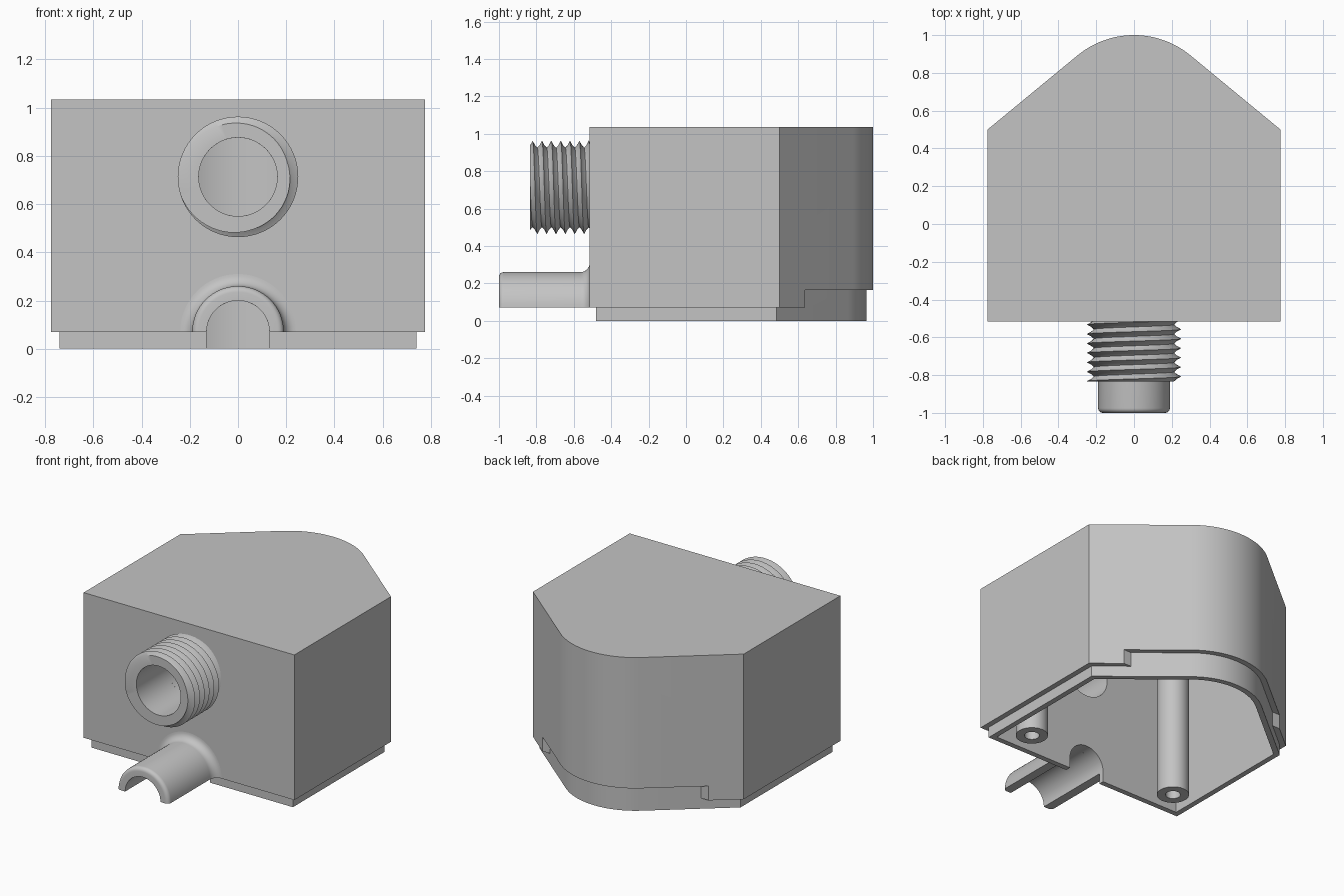
import bpy, bmesh
from math import sin, cos, tan, pi, radians

cube = bpy.data.objects.get("Cube")
if cube:
    bpy.data.objects.remove(cube, do_unlink=True)

grey = bpy.data.materials.new("plain grey")
grey.use_nodes = True
grey.diffuse_color = (0.55, 0.55, 0.55, 1)
grey.node_tree.nodes["Principled BSDF"].inputs["Base Color"].default_value = grey.diffuse_color


def finish(name, bm):
    bmesh.ops.remove_doubles(bm, verts=bm.verts, dist=1e-5)
    bmesh.ops.recalc_face_normals(bm, faces=bm.faces)
    mesh = bpy.data.meshes.new(name)
    bm.to_mesh(mesh)
    bm.free()
    obj = bpy.data.objects.new(name, mesh)
    bpy.context.collection.objects.link(obj)
    mesh.materials.append(grey)
    return obj


def smooth(obj):
    bpy.ops.object.select_all(action='DESELECT')
    obj.select_set(True)
    bpy.context.view_layer.objects.active = obj
    bpy.ops.object.shade_smooth_by_angle(angle=radians(30))


def prism(name, points, low, high, along="z"):
    """Extrude an outline along z, or an x-z outline along y."""
    bm = bmesh.new()
    place = (lambda a, b, t: (a, b, t)) if along == "z" else (lambda a, b, t: (a, t, b))
    ends = [[bm.verts.new(place(a, b, t)) for a, b in points] for t in (low, high)]
    for ring in ends:
        bm.faces.new(ring)
    for i in range(len(points)):
        j = (i + 1) % len(points)
        bm.faces.new((ends[0][i], ends[0][j], ends[1][j], ends[1][i]))
    return finish(name, bm)


def sweep(name, columns, caps=False):
    """Skin neighbouring columns of points; caps closes both end profiles."""
    bm = bmesh.new()
    grid = [[bm.verts.new(p) for p in col] for col in columns]
    for a, b in zip(grid, grid[1:]):
        for k in range(len(a) - 1):
            bm.faces.new((a[k], a[k + 1], b[k + 1], b[k]))
        if caps:
            bm.faces.new((a[-1], a[0], b[0], b[-1]))
    if caps:
        bm.faces.new(grid[0])
        bm.faces.new(grid[-1])
    return finish(name, bm)


def boolean(target, tool, operation):
    mod = target.modifiers.new(operation.lower(), 'BOOLEAN')
    mod.solver = 'EXACT'
    mod.operation = operation
    mod.object = tool
    bpy.context.view_layer.objects.active = target
    target.select_set(True)
    bpy.ops.object.modifier_apply(modifier=mod.name)
    bpy.data.objects.remove(tool, do_unlink=True)


def arc(cx, cy, r, start, end, n):
    return [(cx + r * cos(radians(start + (end - start) * i / n)),
             cy + r * sin(radians(start + (end - start) * i / n))) for i in range(n + 1)]


# Housing outline: flat front, straight sides, rounded point at the back
SIDE, FRONT, NOSE, SLOPE = 0.775, -0.515, 0.47, 39.5


def outline(inset):
    r, x = NOSE - inset, SIDE - inset
    nose = arc(0, 1 - NOSE, r, 90 - SLOPE, 90 + SLOPE, 24)
    corner = nose[0][1] - (x - nose[0][0]) * tan(radians(SLOPE))
    return [(-x, FRONT + inset), (x, FRONT + inset), (x, corner)] + nose + [(-x, corner)]


def box_outline(x, low, high):
    return [(-x, low), (x, low), (x, high), (-x, high)]


PORT_Z, BORE = 0.713, 0.163
CABLE_Z, CABLE_R = 0.07, 0.13

# Hollow housing with a stepped lip around its open underside
housing = prism("housing", outline(0), 0.07, 1.035)
boolean(housing, prism("step_cutter", box_outline(1, 0.635, 1.2), -0.1, 0.165), 'DIFFERENCE')
boolean(housing, prism("lip", outline(0.035), 0, 0.4), 'UNION')
boolean(housing, prism("cavity_cutter", outline(0.07), -0.1, 0.96), 'DIFFERENCE')
boolean(housing, prism("port_cutter", arc(0, PORT_Z, BORE, 0, 352.5, 47), -0.7, -0.3, "y"),
        'DIFFERENCE')
arch = [(-CABLE_R, -0.1), (CABLE_R, -0.1)] + arc(0, CABLE_Z, CABLE_R, 0, 180, 24)
boolean(housing, prism("cable_cutter", arch, -0.7, -0.3, "y"), 'DIFFERENCE')
smooth(housing)

# Threaded hollow port on the front
TIP, PITCH, STEPS, TURN = -0.835, 0.05, 4, 64
tooth = [0.25, 0.226, 0.213, 0.226, 0.25]


def thread_radius(phase):
    t = (phase % 1) * STEPS
    k = min(int(t), STEPS - 1)
    return tooth[k] + (tooth[k + 1] - tooth[k]) * (t - k)


columns = []
for i in range(TURN + 1):
    turn = i / TURN
    c, s = cos(2 * pi * turn), sin(2 * pi * turn)
    rows = [(BORE, FRONT), (BORE, TIP)]
    for k in range(-2 * STEPS, 9 * STEPS):
        y = min(max(-0.8075 + PITCH * (k / STEPS - turn), TIP), FRONT)
        rows.append((thread_radius((y + 0.8075) / PITCH + turn), y))
    columns.append([(r * c, y, PORT_Z + r * s) for r, y in rows])
smooth(sweep("threaded_port", columns))

# Half-round cable guide, rounded at the tip and flared into the front wall
guide = [(CABLE_R, FRONT), (CABLE_R, -1)]
guide += arc(0.165, -0.975, 0.025, -90, 0, 5)
guide += arc(0.24, -0.565, 0.05, 180, 90, 8)
half_turn = [pi * i / 32 for i in range(33)]
smooth(sweep("cable_guide", [[(r * cos(a), y, CABLE_Z + r * sin(a)) for r, y in guide]
                             for a in half_turn], caps=True))

# Two hollow screw posts hanging from the ceiling
post = [(0, 0.4), (0.045, 0.4), (0.045, 0), (0.097, 0), (0.097, 0.97)]
for side, label in ((1, "left"), (-1, "right")):
    smooth(sweep(label + "_screw_post",
                 [[(side * 0.555 + r * cos(a), -0.296 + r * sin(a), z) for r, z in post]
                  for a in [2 * pi * i / 32 for i in range(33)]]))
